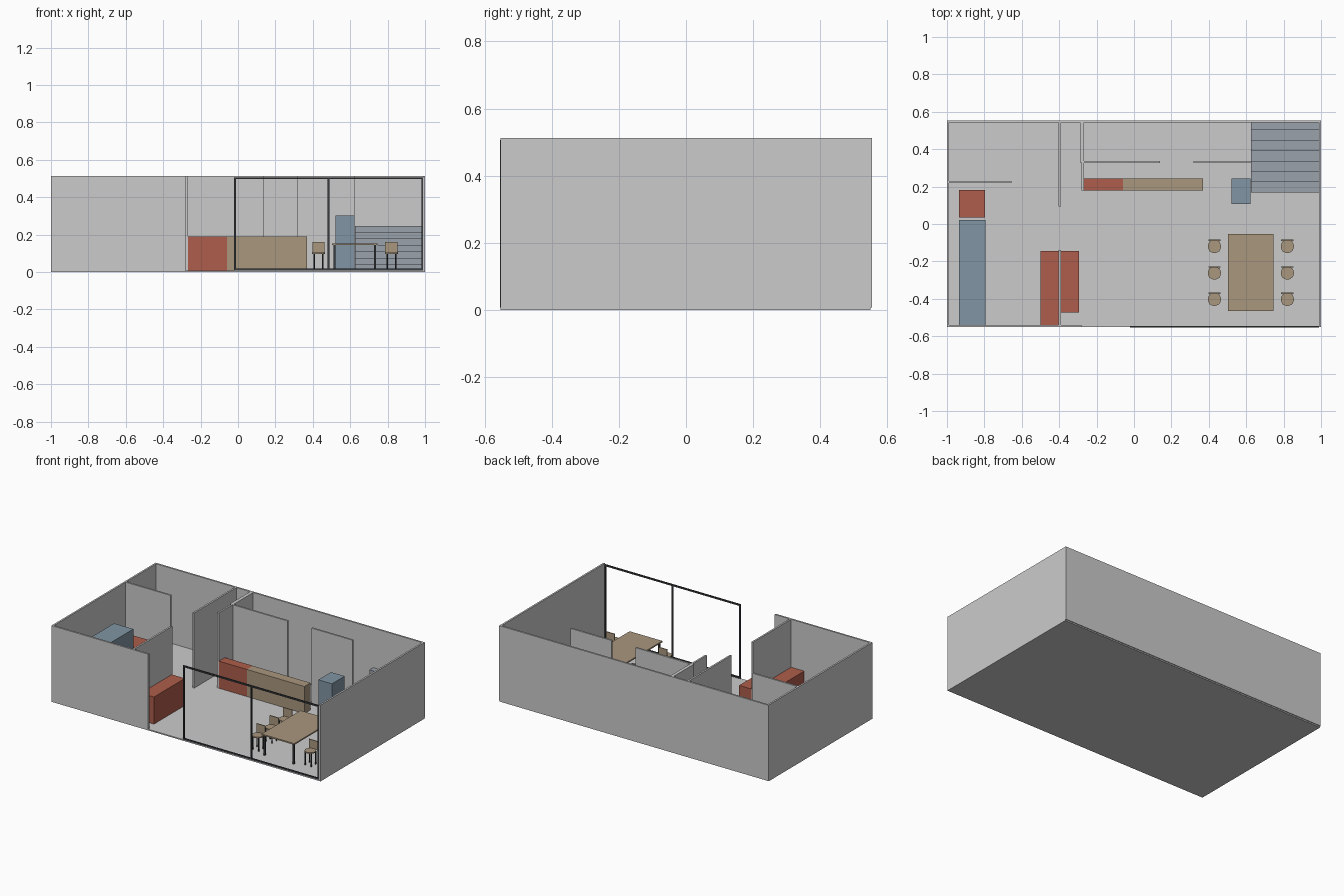
import bpy, bmesh
from mathutils import Matrix

if "Cube" in bpy.data.objects:
    bpy.data.objects.remove(bpy.data.objects["Cube"])

F, TOP = 0.008, 0.512   # floor level and wall top


def material(name, rgb):
    m = bpy.data.materials.new(name)
    m.diffuse_color = (*rgb, 1)
    m.use_nodes = True
    m.node_tree.nodes["Principled BSDF"].inputs["Base Color"].default_value = m.diffuse_color
    return m


RED = material("red", (0.42, 0.11, 0.07))
BLUE = material("blue", (0.22, 0.30, 0.37))
TAN = material("tan", (0.40, 0.31, 0.21))
DARK = material("dark", (0.04, 0.045, 0.05))
STEP = material("step_grey", (0.33, 0.36, 0.41))


def box(name, x0, x1, y0, y1, z0, z1, mat=None):
    me = bpy.data.meshes.new(name)
    bm = bmesh.new()
    mtx = Matrix.Translation(((x0 + x1) / 2, (y0 + y1) / 2, (z0 + z1) / 2)) \
        @ Matrix.Diagonal((x1 - x0, y1 - y0, z1 - z0, 1))
    bmesh.ops.create_cube(bm, size=1, matrix=mtx)
    bm.to_mesh(me)
    bm.free()
    ob = bpy.data.objects.new(name, me)
    bpy.context.collection.objects.link(ob)
    if mat:
        me.materials.append(mat)
    return ob


def disc(name, x, y, z0, z1, r, mat, sides=24):
    bpy.ops.mesh.primitive_cylinder_add(vertices=sides, radius=r, depth=z1 - z0,
                                        location=(x, y, (z0 + z1) / 2))
    ob = bpy.context.object
    ob.name = name
    ob.data.materials.append(mat)
    bpy.ops.object.shade_smooth_by_angle()


# floor slab
box("floor", -1, 1, -0.552, 0.549, 0, F)

# outer and inner walls: x0, x1, y0, y1
walls = {
    "left_wall": (-1, -0.988, -0.552, 0.554),
    "right_wall": (0.988, 1, -0.552, 0.554),
    "back_wall": (-0.988, 0.988, 0.542, 0.554),
    "front_wall": (-0.988, -0.281, -0.552, -0.54),
    "bathroom_wall": (-0.988, -0.655, 0.219, 0.231),
    "bedroom_back_wall": (-0.403, -0.391, 0.093, 0.542),
    "bedroom_front_wall": (-0.403, -0.391, -0.54, -0.138),
    "duct_wall": (-0.289, -0.267, 0.328, 0.542),
    "kitchen_side_wall": (-0.28, -0.268, 0.179, 0.328),
    "kitchen_back_wall": (-0.267, 0.14, 0.326, 0.338),
    "pantry_wall": (0.318, 0.623, 0.326, 0.338),
}
for name, w in walls.items():
    box(name, *w, F, TOP)

# staircase of seven solid steps
rise, run = 0.034, 0.0557
for i in range(7):
    y0 = 0.168 + i * run
    y1 = 0.542 if i == 6 else y0 + run
    box(f"stair_step_{i + 1}", 0.625, 0.988, y0, y1, F, F + rise * (i + 1), STEP)

# furniture blocks
box("kitchen_sink_unit", -0.267, -0.059, 0.178, 0.242, F, 0.19, RED)
box("kitchen_counter", -0.059, 0.369, 0.178, 0.242, F, 0.19, TAN)
box("fridge", 0.522, 0.623, 0.107, 0.242, F, 0.303, BLUE)
box("washstand", -0.936, -0.797, 0.034, 0.182, F, 0.19, RED)
box("wardrobe", -0.936, -0.793, -0.54, 0.021, F, 0.325, BLUE)
box("bedroom_cabinet", -0.5, -0.403, -0.54, -0.144, F, 0.19, RED)
box("living_cabinet", -0.391, -0.294, -0.472, -0.144, F, 0.19, RED)

# window frame across the front opening
t, x0, x1, z1 = 0.01, -0.022, 0.99, 0.506
for n, a in (("left", x0), ("middle", 0.479), ("right", x1 - t)):
    box(f"window_post_{n}", a, a + t, -0.554, -0.545, F + t, z1 - t, DARK)
box("window_sill", x0, x1, -0.554, -0.545, F, F + t, DARK)
box("window_head", x0, x1, -0.554, -0.545, z1 - t, z1, DARK)

# dining table
box("table_top", 0.502, 0.745, -0.466, -0.054, 0.144, 0.153, TAN)
for x in (0.515, 0.732):
    for y in (-0.453, -0.067):
        box("table_leg", x - 0.005, x + 0.005, y - 0.005, y + 0.005, F, 0.144, DARK)

# six chairs, backs towards +y
for cx in (0.43, 0.82):
    for cy in (-0.12, -0.262, -0.403):
        disc("chair_seat", cx, cy, 0.096, 0.104, 0.035, TAN)
        box("chair_back", cx - 0.033, cx + 0.033, cy + 0.03, cy + 0.036, 0.1, 0.16, TAN)
        for dx in (-0.023, 0.023):
            for dy in (-0.023, 0.023):
                disc("chair_leg", cx + dx, cy + dy, F, 0.097, 0.004, DARK, 8)
